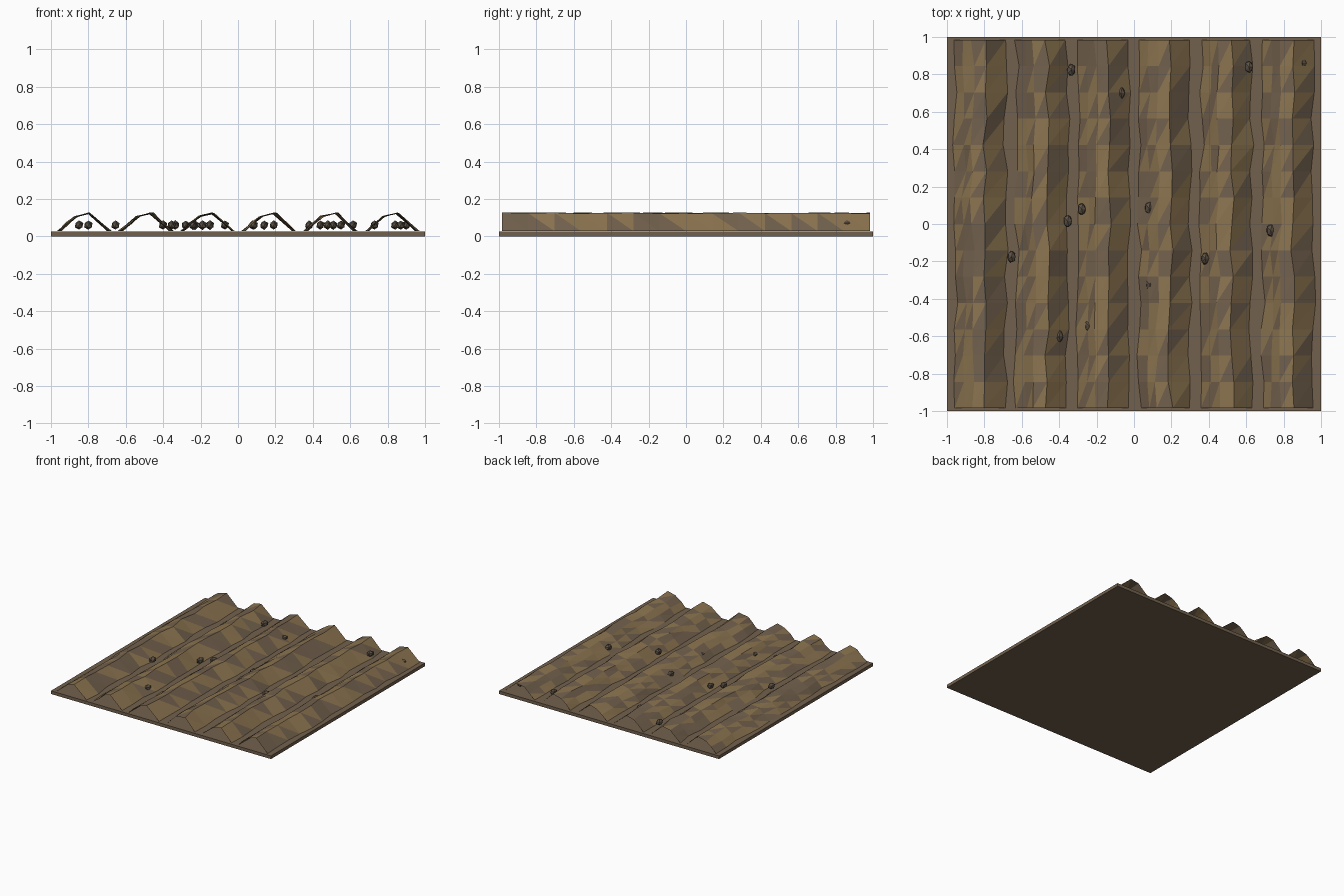
import bpy, bmesh, random
from mathutils import Vector

if "Cube" in bpy.data.objects:
    bpy.data.objects.remove(bpy.data.objects["Cube"])

random.seed(11)


def material(name, rgb):
    m = bpy.data.materials.new(name)
    m.diffuse_color = (*rgb, 1)
    m.use_nodes = True
    m.node_tree.nodes["Principled BSDF"].inputs["Base Color"].default_value = m.diffuse_color
    return m


soil = material("soil", (0.17, 0.12, 0.075))
dry_soil = material("dry_soil", (0.26, 0.175, 0.08))
dark_soil = material("dark_soil", (0.11, 0.085, 0.06))


def finish(bm, name, mats):
    me = bpy.data.meshes.new(name)
    bm.to_mesh(me)
    bm.free()
    for m in mats:
        me.materials.append(m)
    ob = bpy.data.objects.new(name, me)
    bpy.context.collection.objects.link(ob)
    return ob


# Flat ground slab
bm = bmesh.new()
bmesh.ops.create_cube(bm, size=1)
for v in bm.verts:
    v.co = Vector((v.co.x * 2, v.co.y * 2, (v.co.z + 0.5) * 0.026))
finish(bm, "ground_slab", [soil])

# Six hollow, open-ended ploughed ridges with an uneven triangulated surface
PROFILE = [(-0.135, 0.028), (-0.085, 0.073), (-0.04, 0.108),
           (0.03, 0.125), (0.135, 0.028)]
ROWS = 14
for i in range(6):
    cx = -0.825 + 0.33 * i
    bm = bmesh.new()
    rows = []
    for r in range(ROWS + 1):
        y = -0.985 + 1.97 * r / ROWS
        sway = random.uniform(-0.008, 0.008)
        row = []
        for k, (px, pz) in enumerate(PROFILE):
            foot = k in (0, len(PROFILE) - 1)
            dx = sway + random.uniform(-0.01, 0.01)
            dz = 0 if foot else random.uniform(-0.005, 0.003)
            row.append(bm.verts.new((cx + px + dx, y, pz + dz)))
        rows.append(row)
    for a, b in zip(rows, rows[1:]):
        for k in range(len(PROFILE) - 1):
            for tri in ((a[k], a[k + 1], b[k + 1]), (a[k], b[k + 1], b[k])):
                bm.faces.new(tri).material_index = int(random.random() < 0.55)
    finish(bm, f"soil_ridge_{i + 1}", [soil, dry_soil])

# Small clods: those in the open, then those buried under the ridges
CLODS = [(-0.335, 0.825), (-0.07, 0.70), (0.615, 0.84), (-0.355, 0.015),
         (-0.28, 0.08), (0.08, 0.085), (-0.655, -0.175), (0.38, -0.185),
         (0.085, -0.325), (-0.24, -0.545), (-0.40, -0.60), (0.73, -0.035),
         (0.90, 0.86)]
BURIED_X = [-0.85, -0.80, -0.23, -0.19, -0.15, 0.14, 0.19,
            0.44, 0.48, 0.51, 0.55, 0.84, 0.87]
CLODS += [(x, random.uniform(-0.85, 0.85)) for x in BURIED_X]
for n, (x, y) in enumerate(CLODS):
    bm = bmesh.new()
    bmesh.ops.create_icosphere(bm, subdivisions=1, radius=1)
    for v in bm.verts:
        s = random.uniform(0.92, 1.08)
        v.co = Vector((x + v.co.x * 0.024 * s, y + v.co.y * 0.036 * s,
                       0.06 + v.co.z * 0.025 * s))
    finish(bm, f"clod_{n + 1}", [dark_soil])
